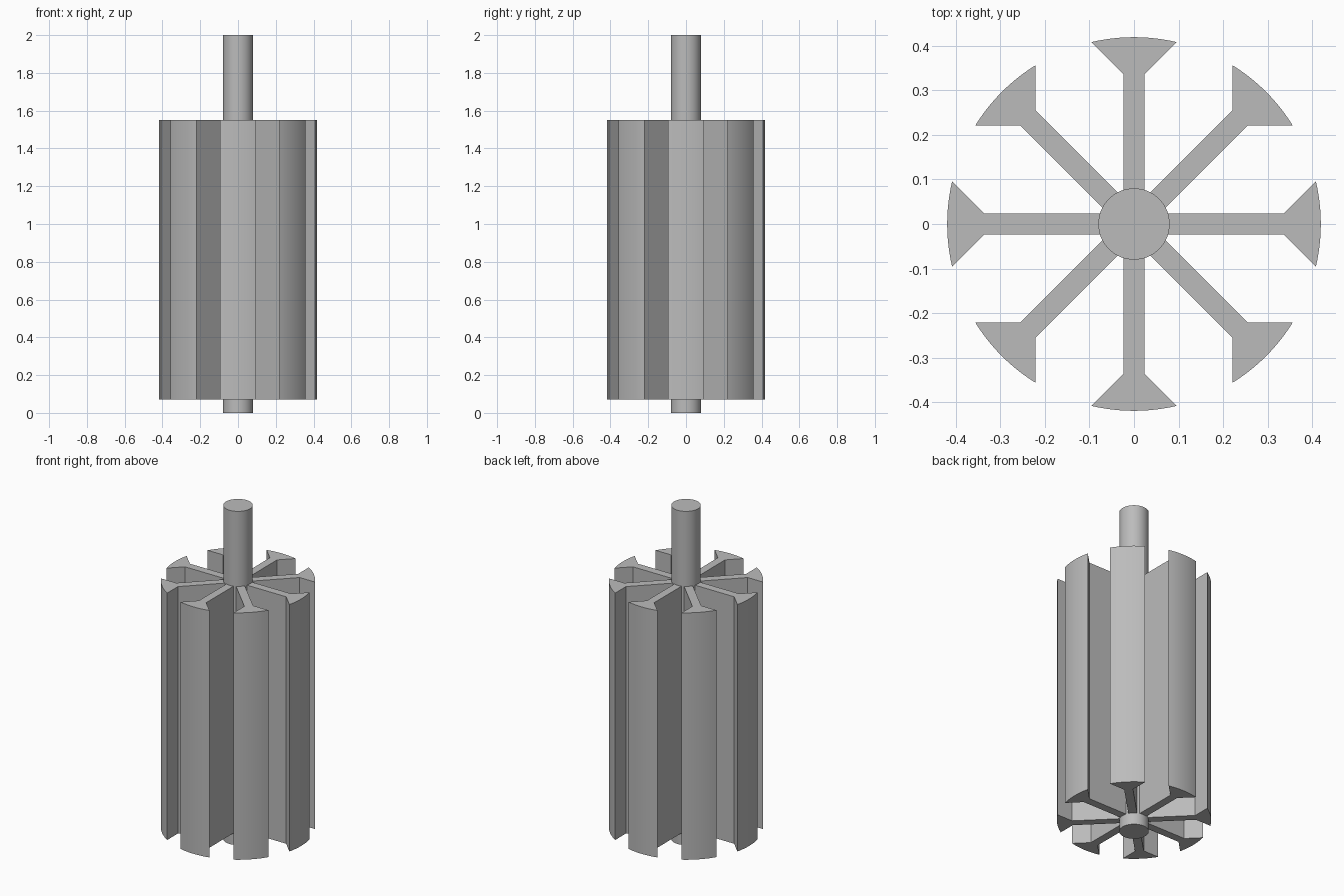
import bpy, bmesh, math
from mathutils import Matrix, Vector

cube = bpy.data.objects.get("Cube")
if cube:
    bpy.data.objects.remove(cube, do_unlink=True)

ARMS = 8
RADIUS = 0.419          # outer radius of the rotor
HALF_WEB = 0.024        # half thickness of a web
NECK = 0.336            # where a web starts to flare
HALF_TIP = 0.096        # half width of the pole face
BOTTOM, TOP = 0.07, 1.55
ARC_STEPS = 12

steel = bpy.data.materials.new("grey steel")
steel.use_nodes = True
colour = (0.5, 0.5, 0.5, 1)
steel.diffuse_color = colour
steel.node_tree.nodes["Principled BSDF"].inputs["Base Color"].default_value = colour


def finish(obj):
    obj.data.materials.append(steel)
    bpy.ops.object.select_all(action='DESELECT')
    obj.select_set(True)
    bpy.context.view_layer.objects.active = obj
    bpy.ops.object.shade_smooth_by_angle(angle=math.radians(25))


def arm_profile():
    # One arm along +x, from its root corner around to the far neck
    root = HALF_WEB / math.tan(math.pi / ARMS)
    half = math.asin(HALF_TIP / RADIUS)
    pts = [(root, -HALF_WEB), (NECK, -HALF_WEB)]
    for i in range(ARC_STEPS + 1):
        a = -half + 2 * half * i / ARC_STEPS
        pts.append((RADIUS * math.cos(a), RADIUS * math.sin(a)))
    pts.append((NECK, HALF_WEB))
    return pts


# Rotor: star outline with flared pole faces, extruded upwards
bm = bmesh.new()
outline = []
for k in range(ARMS):
    turn = Matrix.Rotation(2 * math.pi * k / ARMS, 3, 'Z')
    outline += [bm.verts.new(turn @ Vector((x, y, BOTTOM))) for x, y in arm_profile()]
base = bm.faces.new(outline)
grown = bmesh.ops.extrude_face_region(bm, geom=[base], use_keep_orig=True)
top_verts = [g for g in grown["geom"] if isinstance(g, bmesh.types.BMVert)]
bmesh.ops.translate(bm, verts=top_verts, vec=(0, 0, TOP - BOTTOM))
bmesh.ops.recalc_face_normals(bm, faces=bm.faces)
mesh = bpy.data.meshes.new("rotor")
bm.to_mesh(mesh)
bm.free()
rotor = bpy.data.objects.new("rotor", mesh)
bpy.context.collection.objects.link(rotor)
finish(rotor)

# Shaft through the rotor
bpy.ops.mesh.primitive_cylinder_add(vertices=64, radius=0.08, depth=2, location=(0, 0, 1))
shaft = bpy.context.object
shaft.name = "shaft"
finish(shaft)
